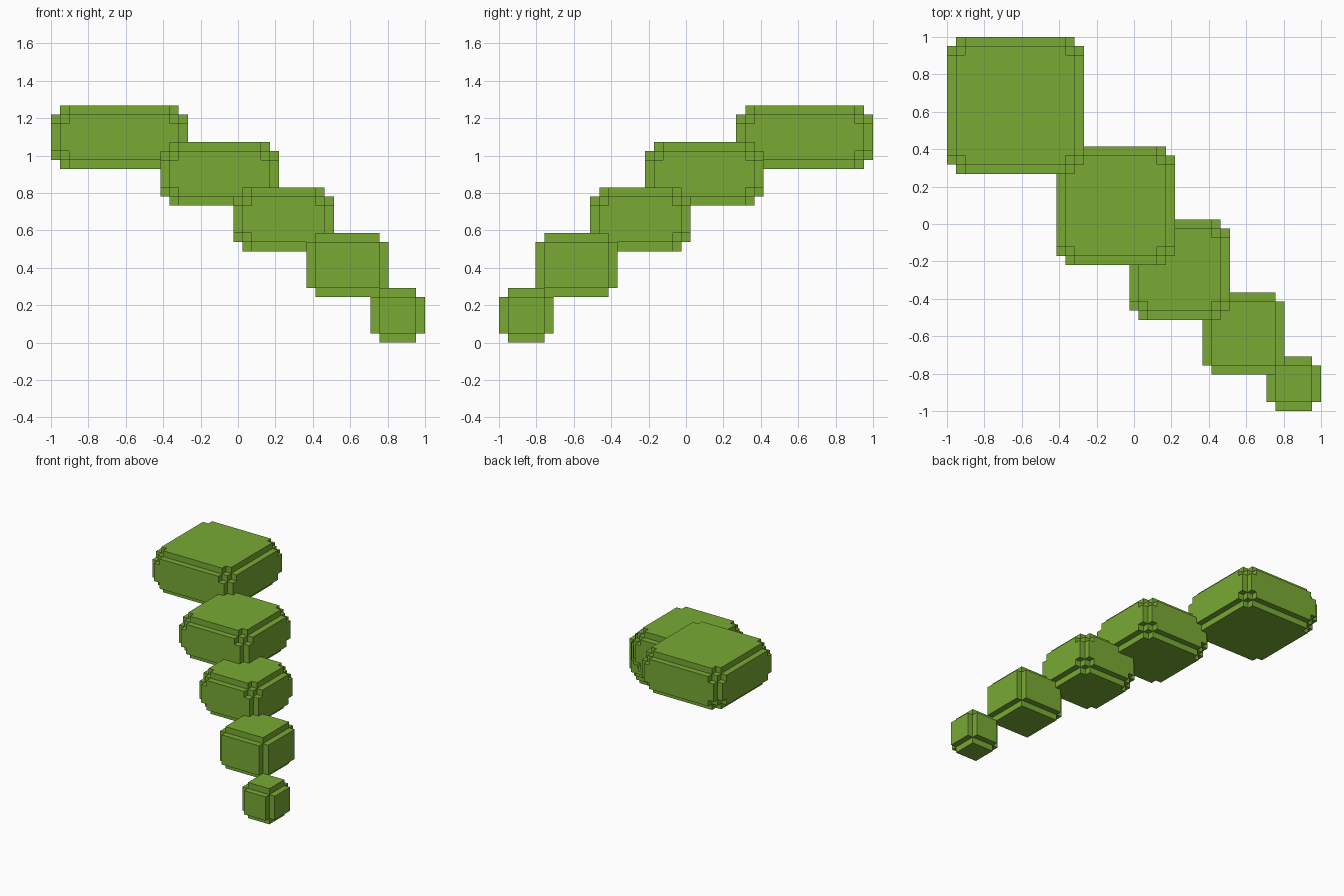
import bpy
import bmesh
from itertools import product
from mathutils import Vector

if "Cube" in bpy.data.objects:
    bpy.data.objects.remove(bpy.data.objects["Cube"], do_unlink=True)

UNIT = 2 / 41  # size of one voxel

green = bpy.data.materials.new("leaf_green")
green.use_nodes = True
colour = (0.188, 0.402, 0.034, 1)
green.diffuse_color = colour
green.node_tree.nodes["Principled BSDF"].inputs["Base Color"].default_value = colour


def is_filled(cell, size, notched):
    """Box with its edges removed, and optionally its plate corners too."""
    if any(c < 0 or c >= s for c, s in zip(cell, size)):
        return False
    depth = sorted(min(c, s - 1 - c) for c, s in zip(cell, size))
    if depth[1] == 0:
        return False
    return not (notched and depth == [0, 1, 1])


def voxel_block(name, start, width, bottom, height, notched):
    size = (width, width, height)
    # blocks run diagonally, from the back right to the front left
    origin = Vector((start - 20.5, 20.5 - start - width, bottom))
    bm = bmesh.new()
    for cell in product(*(range(s) for s in size)):
        if not is_filled(cell, size, notched):
            continue
        for axis, step in product(range(3), (0, 1)):
            beyond = list(cell)
            beyond[axis] += 2 * step - 1
            if is_filled(beyond, size, notched):
                continue
            # exposed square on this side of the voxel
            base = origin + Vector(cell)
            base[axis] += step
            u, v = Vector(), Vector()
            u[(axis + 1) % 3] = 1
            v[(axis + 2) % 3] = 1
            corners = [base, base + u, base + u + v, base + v]
            if step == 0:
                corners.reverse()
            bm.faces.new([bm.verts.new(c * UNIT) for c in corners])
    bmesh.ops.remove_doubles(bm, verts=bm.verts, dist=UNIT / 100)
    bmesh.ops.dissolve_limit(bm, angle_limit=0.01, verts=bm.verts, edges=bm.edges)
    mesh = bpy.data.meshes.new(name)
    bm.to_mesh(mesh)
    bm.free()
    mesh.materials.append(green)
    bpy.context.collection.objects.link(bpy.data.objects.new(name, mesh))


# Chain of blocks, from the large top one down to the small tip
voxel_block("top_block", 0, 15, 19, 7, True)
voxel_block("upper_block", 12, 13, 15, 7, True)
voxel_block("middle_block", 20, 11, 10, 7, True)
voxel_block("lower_block", 28, 9, 5, 7, False)
voxel_block("tip_block", 35, 6, 0, 6, False)
